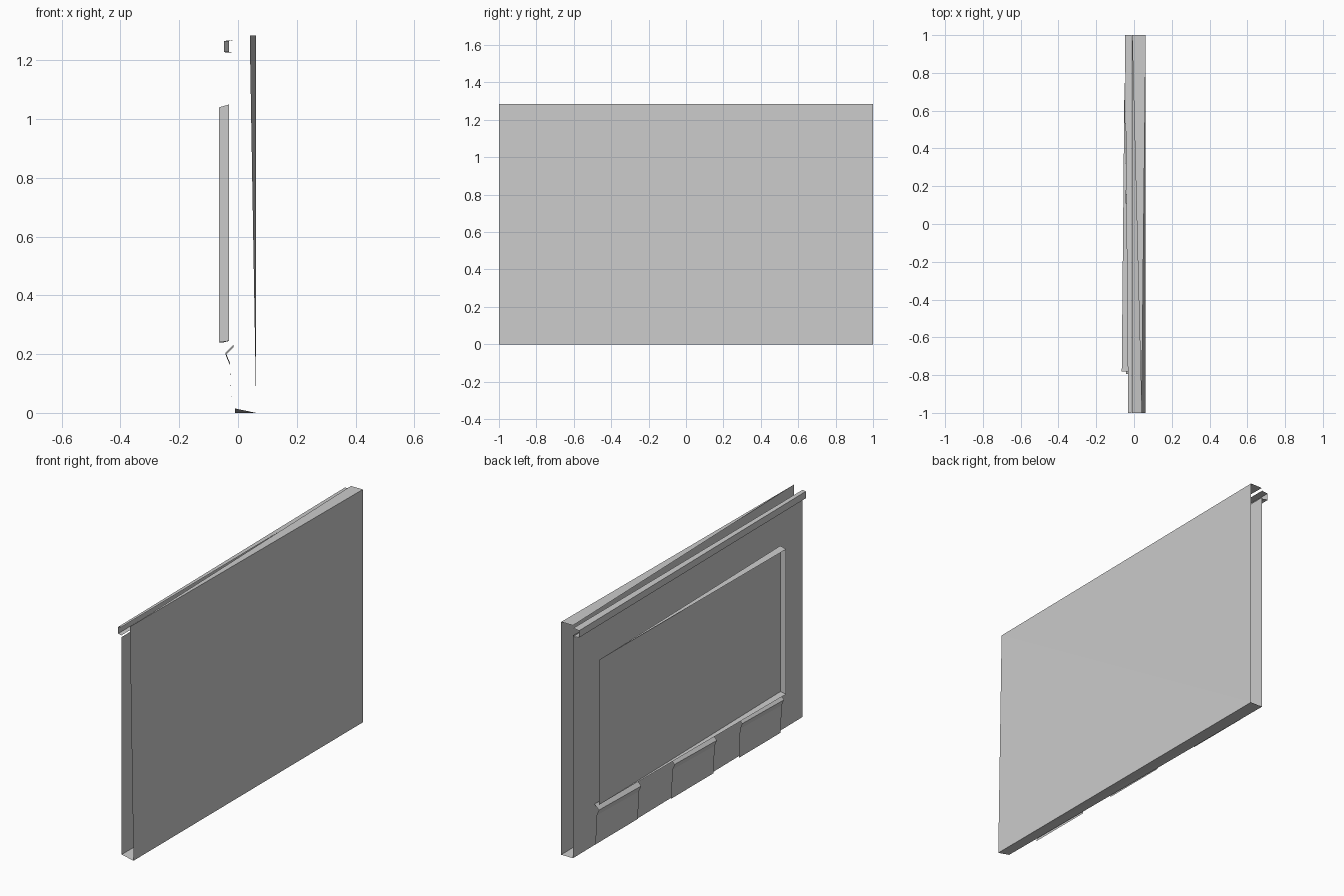
import bpy

if "Cube" in bpy.data.objects:
    bpy.data.objects.remove(bpy.data.objects["Cube"])


def mesh_object(name, verts, faces):
    mesh = bpy.data.meshes.new(name)
    mesh.from_pydata(verts, [], faces)
    mesh.update()
    return bpy.data.objects.new(name, mesh)


def add(obj):
    bpy.context.collection.objects.link(obj)
    return obj


def strip(name, profile_a, profile_b):
    """Open sheet joining two matching profiles."""
    n = len(profile_a)
    faces = [(i, i + 1, n + i + 1, n + i) for i in range(n - 1)]
    return add(mesh_object(name, profile_a + profile_b, faces))


# Hollow board: big rear sheet, slightly twisted at one top corner
H = 1.285
add(mesh_object("rear_sheet",
                [(0.062, -1, 0), (0.062, 1, 0), (0.062, 1, H), (0.04, -1, H)],
                [(0, 1, 3), (1, 2, 3)]))

# Tapering top and bottom closures; the two ends stay open
add(mesh_object("top_sheet",
                [(0.062, 1, H), (-0.01, 1, H), (0.04, -1, H)], [(0, 1, 2)]))
add(mesh_object("bottom_sheet",
                [(0.062, -1, 0), (-0.01, -1, 0.015), (-0.01, 1, 0), (0.062, 1, 0)],
                [(0, 1, 2), (0, 2, 3)]))

# Display side of the board, a little lower than the rear
add(mesh_object("face_sheet",
                [(-0.01, 1, 0), (-0.01, -1, 0.015), (-0.01, -1, 1.215), (-0.01, 1, 1.23)],
                [(0, 1, 2), (0, 2, 3)]))


# Channel rail along the top of the display side
def rail_profile(y, x):
    return [(-0.012, y, 1.27), (x, y, 1.266), (x, y, 1.228), (-0.012, y, 1.224)]


strip("top_rail", rail_profile(1, -0.048), rail_profile(-1, -0.031))

# Recessed screen with a rim that deepens towards one end
inner = [(-0.03, -0.78, 0.245), (-0.03, -0.78, 1.05)]
outer = [(-0.065, -0.78, 0.24), (-0.065, -0.78, 1.04)]
far = [(-0.05, 0.83, 0.24), (-0.05, 0.83, 1.04)]
add(mesh_object("screen_tray", inner + outer + far,
                [(4, 0, 1, 5),       # back
                 (0, 2, 3, 1),       # end rim
                 (1, 3, 5),          # top rim
                 (0, 4, 2)]))        # bottom rim

# Three hanging pockets below the screen, each with a folded top lip
for i, (y0, y1) in enumerate([(0.82, 0.45), (0.16, -0.21), (-0.43, -0.795)]):
    profile = [(-0.015, 0.232), (-0.042, 0.205), (-0.028, 0.172), (-0.021, 0.01)]
    strip(f"pocket_{i + 1}",
          [(x, y0, z) for x, z in profile],
          [(x, y1, z - (0.008 if z > 0.1 else 0)) for x, z in profile])
